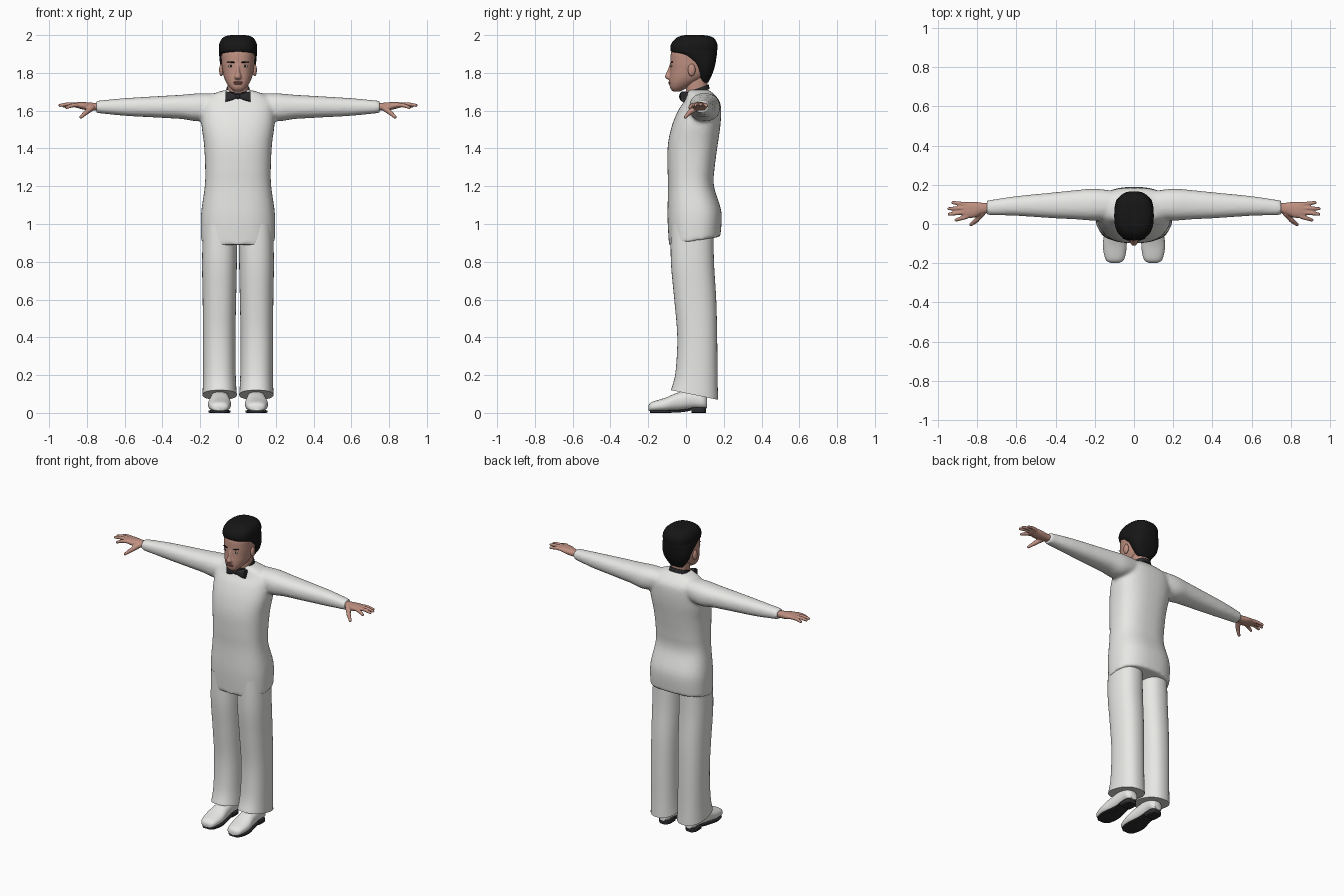
import bpy, bmesh, math
from mathutils import Vector, Matrix
from mathutils.bvhtree import BVHTree

cube = bpy.data.objects.get("Cube")
if cube:
    bpy.data.objects.remove(cube, do_unlink=True)


def material(name, *rgb):
    m = bpy.data.materials.new(name)
    m.use_nodes = True
    m.diffuse_color = (*rgb, 1)
    m.node_tree.nodes["Principled BSDF"].inputs["Base Color"].default_value = (*rgb, 1)
    return m


WHITE = material("suit white", .8, .8, .78)
SKIN = material("skin", .52, .28, .22)
LIP = material("lip red", .36, .13, .11)
HAIR = material("hair black", .008, .008, .008)
TIE = material("tie charcoal", .025, .025, .028)
EYE = material("eye white", .6, .55, .52)


def spline(a, b, c, d, t):
    """Catmull-Rom blend of one value."""
    return b + t / 2 * (c - a + t * (2 * a - 5 * b + 4 * c - d + t * (3 * (b - c) + d - a)))


def loft(bm, axis, rows, power=2.3, sides=40, steps=5, warp=None):
    """Rounded tube along an axis; row = position, then low and high bound on both other axes."""
    rings = []
    for i in range(len(rows) - 1):
        quad = [rows[max(i - 1, 0)], rows[i], rows[i + 1], rows[min(i + 2, len(rows) - 1)]]
        last = i == len(rows) - 2
        for s in range(steps + last):
            rings.append([spline(*v, s / steps) for v in zip(*quad)])
    loops = []
    for pos, u0, u1, v0, v1 in rings:
        loop = []
        for k in range(sides):
            a = math.tau * k / sides
            c, s = math.cos(a), math.sin(a)
            u = (u0 + u1) / 2 + (u1 - u0) / 2 * math.copysign(abs(c) ** (2 / power), c)
            v = (v0 + v1) / 2 + (v1 - v0) / 2 * math.copysign(abs(s) ** (2 / power), s)
            p = Vector({"x": (pos, u, v), "y": (u, pos, v), "z": (u, v, pos)}[axis])
            if warp:
                p.z += warp(p)
            loop.append(bm.verts.new(p))
        loops.append(loop)
    for a, b in zip(loops, loops[1:]):
        for k in range(sides):
            n = (k + 1) % sides
            bm.faces.new((a[k], a[n], b[n], b[k]))
    bm.faces.new(loops[0])
    bm.faces.new(loops[-1])


def ball(bm, centre, radii):
    mat = Matrix.Translation(centre) @ Matrix.Diagonal((*radii, 1))
    bmesh.ops.create_uvsphere(bm, u_segments=16, v_segments=10, radius=1, matrix=mat)


def limb(bm, points, radii):
    """Tapered chain with round joints."""
    pairs = list(zip(points, radii))
    for p, r in pairs:
        ball(bm, p, (r, r, r))
    for (p, r), (q, s) in zip(pairs, pairs[1:]):
        d = Vector(q) - Vector(p)
        mat = Matrix.Translation((Vector(p) + Vector(q)) / 2) @ d.to_track_quat("Z", "Y").to_matrix().to_4x4()
        bmesh.ops.create_cone(bm, cap_ends=True, segments=16, radius1=r, radius2=s, depth=d.length, matrix=mat)


def finish(bm, name, mat, mirror=False, voxel=0):
    bmesh.ops.recalc_face_normals(bm, faces=bm.faces)
    me = bpy.data.meshes.new(name)
    bm.to_mesh(me)
    bm.free()
    me.materials.append(mat)
    ob = bpy.data.objects.new(name, me)
    bpy.context.collection.objects.link(ob)
    bpy.ops.object.select_all(action="DESELECT")
    ob.select_set(True)
    bpy.context.view_layer.objects.active = ob
    bpy.ops.object.shade_smooth_by_angle(angle=math.radians(50))
    if voxel:
        rm = ob.modifiers.new("Blend", "REMESH")
        rm.mode, rm.voxel_size, rm.use_smooth_shade = "VOXEL", voxel, True
        sm = ob.modifiers.new("Soften", "SMOOTH")
        sm.factor, sm.iterations = .5, 5
    if mirror:
        mm = ob.modifiers.new("Mirror", "MIRROR")
        mm.use_mirror_merge = False
    return ob


# Jacket: torso and sleeves blended together, hem lower at the front
bm = bmesh.new()
torso = [(.91, .196, -.09, .182), (1.05, .196, -.098, .188), (1.2, .176, -.095, .148),
         (1.3, .174, -.098, .152), (1.42, .18, -.096, .168), (1.52, .193, -.075, .182),
         (1.6, .195, -.042, .186), (1.65, .19, -.01, .178), (1.69, .13, .005, .145), (1.71, .065, .01, .12)]
loft(bm, "z", [(z, -w, w, f, b) for z, w, f, b in torso], 2.5,
     warp=lambda p: .17 * (p.y - .045) * max(0, 1.2 - p.z) / .3)
sleeve = [(.08, .03, .165, 1.58, 1.69), (.2, .018, .18, 1.545, 1.692), (.3, .024, .172, 1.556, 1.684),
          (.42, .03, .16, 1.563, 1.677), (.6, .042, .142, 1.573, 1.666), (.75, .045, .12, 1.588, 1.652)]
for side in (1, -1):
    loft(bm, "x", [(side * r[0], *r[1:]) for r in sleeve])
finish(bm, "jacket", WHITE, voxel=.01)

# Trouser legs with hems lower at the back
bm = bmesh.new()
loft(bm, "z", [(.095, .006, .188, -.08, .17), (.2, .012, .185, -.056, .167), (.4, .014, .185, -.046, .165),
               (.6, .01, .187, -.062, .16), (.8, .006, .19, -.08, .148), (1, .005, .185, -.08, .145)],
     warp=lambda p: -.2 * (p.y - .045) * max(0, .35 - p.z) / .25)
finish(bm, "trouser_leg", WHITE, mirror=True)

# Shoes, soles and heels
bm = bmesh.new()
loft(bm, "y", [(-.198, .075, .12, .012, .04), (-.18, .05, .145, .007, .058), (-.11, .037, .159, .007, .08),
               (-.04, .043, .15, .012, .108), (.04, .05, .143, .022, .12), (.09, .053, .14, .022, .1),
               (.112, .07, .122, .025, .08)])
finish(bm, "shoe", WHITE, mirror=True)
bm = bmesh.new()
loft(bm, "y", [(-.19, .07, .125, 0, .014), (-.165, .048, .147, 0, .014), (-.1, .04, .156, 0, .014),
               (-.02, .052, .14, .004, .018), (.035, .058, .137, .014, .026)], 6)
loft(bm, "y", [(.03, .058, .137, 0, .03), (.085, .058, .137, 0, .03), (.107, .075, .12, 0, .03)], 6)
finish(bm, "shoe_sole", TIE, mirror=True)

# Hands: palm, four fingers and a thumb
bm = bmesh.new()
loft(bm, "x", [(.72, .058, .108, 1.602, 1.64), (.77, .052, .108, 1.6, 1.642), (.81, .034, .113, 1.604, 1.645),
               (.85, .03, .112, 1.614, 1.645), (.875, .036, .104, 1.62, 1.64)])
for base, tip in [((.855, .037, 1.63), (.908, .02, 1.616)), ((.865, .06, 1.632), (.943, .05, 1.628)),
                  ((.865, .081, 1.632), (.944, .078, 1.628)), ((.855, .1, 1.63), (.924, .109, 1.624))]:
    mid = Vector(base).lerp(Vector(tip), .5) + Vector((0, 0, .004))
    limb(bm, [base, mid, tip], [.012, .0105, .0085])
limb(bm, [(.775, .055, 1.615), (.805, .018, 1.59), (.832, -.003, 1.566)], [.017, .013, .009])
finish(bm, "hand", SKIN, mirror=True, voxel=.004)

# Neck and its dark band
bm = bmesh.new()
loft(bm, "z", [(1.64, -.058, .058, .005, .118), (1.7, -.055, .055, 0, .115), (1.78, -.056, .056, 0, .115)])
finish(bm, "neck", SKIN)
bm = bmesh.new()
loft(bm, "z", [(1.69, -.066, .066, -.008, .125), (1.716, -.061, .061, -.005, .121)],
     warp=lambda p: .35 * (p.y - .055))
finish(bm, "neck_band", TIE)

# Bow tie
bm = bmesh.new()
loft(bm, "x", [(.004, -.03, -.005, 1.667, 1.683), (.035, -.034, .005, 1.655, 1.695),
               (.065, -.028, .008, 1.647, 1.702)], 4)
ball(bm, (0, -.022, 1.675), (.013, .015, .014))
finish(bm, "bow_tie", TIE, mirror=True)

# Head with nose, blended
bm = bmesh.new()
skull = [(1.702, .02, -.07, -.03), (1.718, .04, -.083, 0), (1.745, .06, -.088, .05), (1.775, .074, -.088, .1),
         (1.81, .082, -.085, .13), (1.86, .088, -.083, .142), (1.92, .086, -.075, .142), (1.97, .05, -.03, .11)]
loft(bm, "z", [(z, -w, w, f, b) for z, w, f, b in skull], 2.3)
loft(bm, "z", [(1.765, -.014, .014, -.098, -.06), (1.778, -.019, .019, -.112, -.06),
               (1.805, -.011, .011, -.102, -.06), (1.85, -.008, .008, -.084, -.06)])
bmesh.ops.recalc_face_normals(bm, faces=bm.faces)
surface = BVHTree.FromBMesh(bm)
finish(bm, "head", SKIN, voxel=.004)


def on_face(x, z):
    return surface.ray_cast(Vector((x, -1, z)), Vector((0, 1, 0)))[0]


# Facial features seated on the face
for name, mat, spots, radii in [
        ("eye", EYE, [(.037, 1.836)], (.015, .004, .006)),
        ("pupil", HAIR, [(.037, 1.836)], (.006, .006, .006)),
        ("eyebrow", HAIR, [(.028, 1.856), (.044, 1.858)], (.016, .004, .0035)),
        ("lips", LIP, [(.007, 1.75), (.004, 1.743)], (.02, .005, .0045))]:
    bm = bmesh.new()
    for x, z in spots:
        ball(bm, on_face(x, z), radii)
    finish(bm, name, mat, mirror=True)
bm = bmesh.new()
ball(bm, (.088, .03, 1.815), (.012, .02, .033))
finish(bm, "ear", SKIN, mirror=True)

# Hair cap: short at the nape, sideburns, full fringe
bm = bmesh.new()
locks = [(1.75, .045, .075, .118), (1.8, .08, .055, .142), (1.845, .094, .03, .155), (1.875, .098, -.01, .16),
         (1.9, .1, -.05, .164), (1.915, .1, -.08, .165), (1.95, .1, -.08, .166), (1.982, .085, -.055, .15),
         (1.996, .06, -.025, .12), (2, .035, 0, .09)]
loft(bm, "z", [(z, -w, w, f, b) for z, w, f, b in locks], 2.5)
finish(bm, "hair", HAIR)
